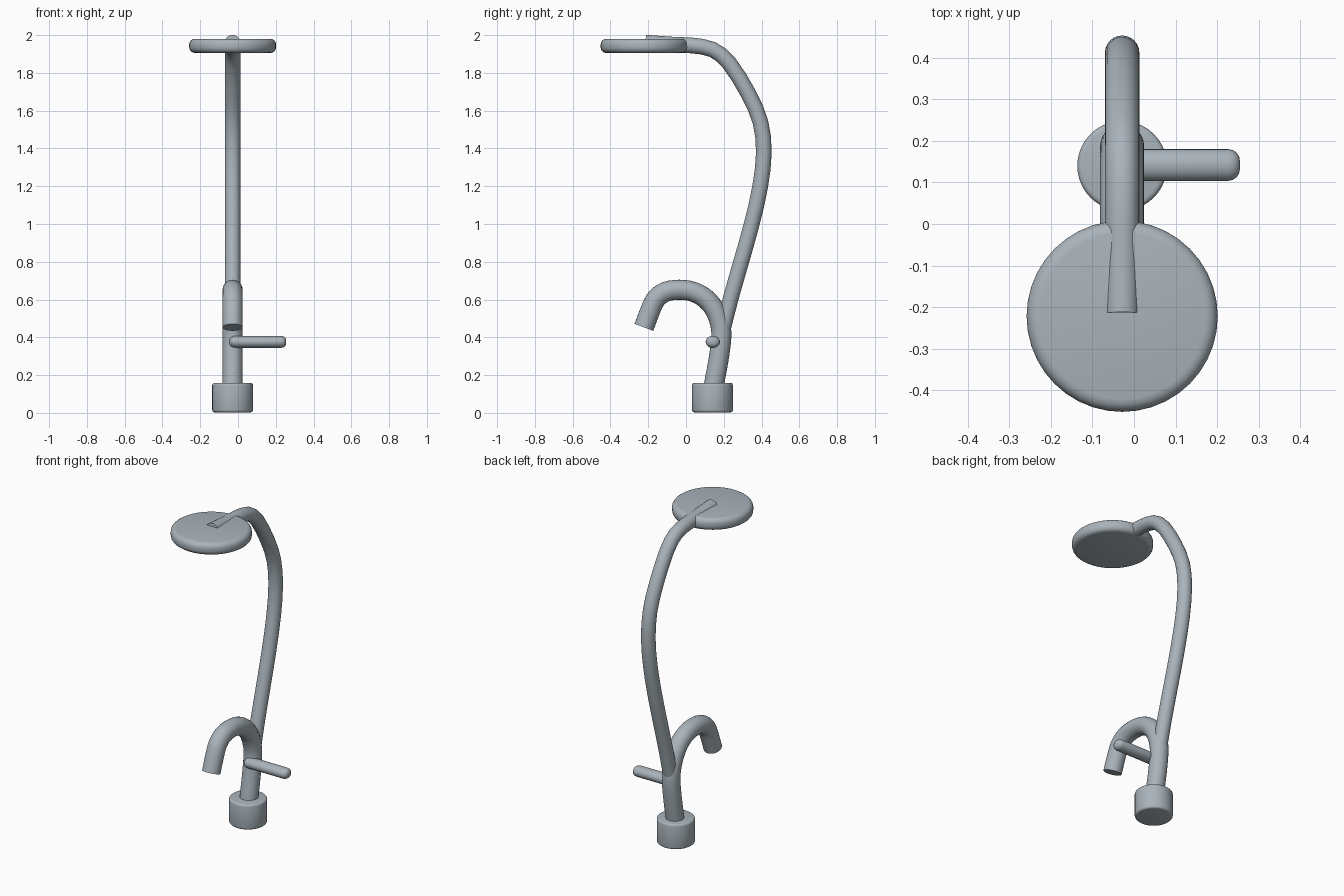
import bpy, bmesh, math
from mathutils import Vector

if "Cube" in bpy.data.objects:
    bpy.data.objects.remove(bpy.data.objects["Cube"])

CX = -0.0285  # shared centre line of the fixture

metal = bpy.data.materials.new("brushed grey metal")
metal.diffuse_color = (0.40, 0.455, 0.495, 1.0)
metal.use_nodes = True
metal.node_tree.nodes["Principled BSDF"].inputs["Base Color"].default_value = metal.diffuse_color


def finish(name, bm):
    bmesh.ops.recalc_face_normals(bm, faces=bm.faces)
    mesh = bpy.data.meshes.new(name)
    bm.to_mesh(mesh)
    bm.free()
    mesh.materials.append(metal)
    ob = bpy.data.objects.new(name, mesh)
    bpy.context.collection.objects.link(ob)
    bpy.ops.object.select_all(action='DESELECT')
    ob.select_set(True)
    bpy.context.view_layer.objects.active = ob
    bpy.ops.object.shade_smooth_by_angle(angle=math.radians(40))
    return ob


def smooth_path(pts, steps):
    """Catmull-Rom curve through the points."""
    p = [Vector(q) for q in pts]
    p = [2 * p[0] - p[1]] + p + [2 * p[-1] - p[-2]]
    out = []
    for a, b, c, d in zip(p, p[1:], p[2:], p[3:]):
        for i in range(steps):
            t = i / steps
            out.append(0.5 * (2 * b + (c - a) * t + (2 * a - 5 * b + 4 * c - d) * t * t
                              + (3 * b - a - 3 * c + d) * t ** 3))
    return out + [p[-2]]


def tube(name, pts, radius, sides=24, steps=3):
    """Round pipe swept along a (y, z) path."""
    path = smooth_path(pts, steps)
    bm = bmesh.new()
    rings = []
    for i, c in enumerate(path):
        d = (path[min(i + 1, len(path) - 1)] - path[max(i - 1, 0)]).normalized()
        ring = []
        for k in range(sides):
            a = math.tau * k / sides
            r = radius * math.sin(a)
            ring.append(bm.verts.new((CX + radius * math.cos(a),
                                      c.x - d.y * r, c.y + d.x * r)))
        rings.append(ring)
    for r0, r1 in zip(rings, rings[1:]):
        for k in range(sides):
            j = (k + 1) % sides
            bm.faces.new((r0[k], r0[j], r1[j], r1[k]))
    bm.faces.new(rings[0])
    bm.faces.new(rings[-1])
    return finish(name, bm)


def disc(name, loc, radius, height, bevel, sides=40, segs=4):
    """Cylinder with rounded rims, centred on loc."""
    bm = bmesh.new()
    bmesh.ops.create_cone(bm, cap_ends=True, segments=sides, radius1=radius,
                          radius2=radius, depth=height)
    rims = [e for e in bm.edges if abs(e.verts[0].co.z - e.verts[1].co.z) < 1e-5]
    bmesh.ops.bevel(bm, geom=rims, offset=bevel, segments=segs, profile=0.5,
                    affect='EDGES')
    ob = finish(name, bm)
    ob.location = loc
    return ob


# Base collar and shower head
disc("base_collar", (CX, 0.14, 0.081), 0.108, 0.156, 0.012, segs=3)
disc("shower_head", (CX, -0.222, 1.943), 0.23, 0.075, 0.03)

# Lower body bending over into the spout
tube("spout", [(0.143, 0.10), (0.15, 0.16), (0.172, 0.28), (0.187, 0.40),
               (0.180, 0.475), (0.150, 0.55), (0.100, 0.608), (0.035, 0.642),
               (-0.035, 0.652), (-0.105, 0.642), (-0.153, 0.610),
               (-0.182, 0.560), (-0.223, 0.453)], 0.053)

# Tall riser arching forward to the head
tube("riser_arm", [(0.185, 0.40), (0.235, 0.60), (0.292, 0.80), (0.348, 1.00),
                   (0.393, 1.20), (0.412, 1.38), (0.394, 1.54), (0.330, 1.69),
                   (0.230, 1.85), (0.140, 1.924), (0.030, 1.945),
                   (-0.050, 1.948), (-0.215, 1.960)], 0.0415, steps=2)

# Side lever: oval rod with rounded ends
lever = disc("lever_handle", (0.105, 0.142, 0.376), 0.038, 0.30, 0.028, sides=24)
lever.rotation_euler = (0, math.pi / 2, 0)
lever.scale = (0.84, 1, 1)
